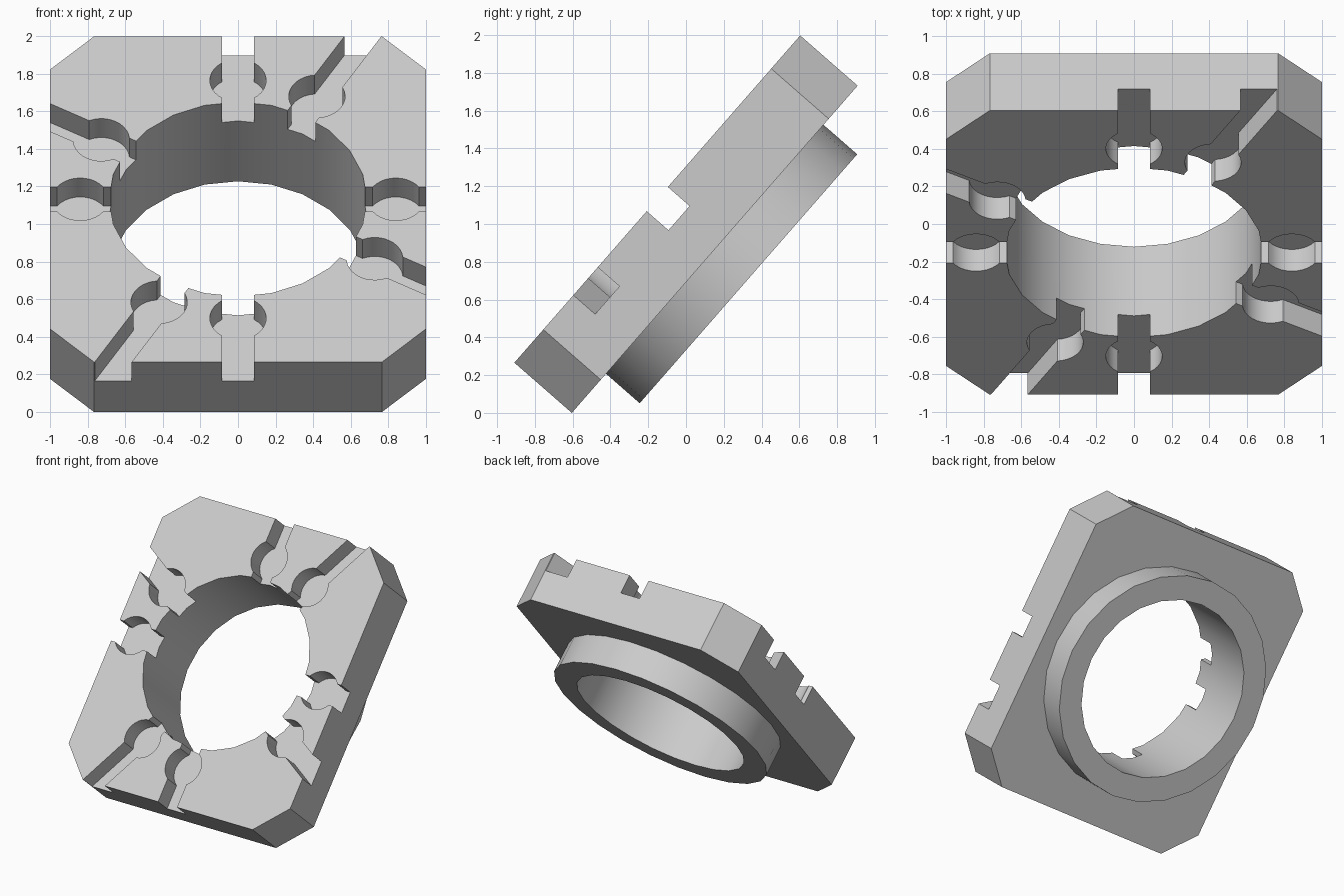
import bpy, bmesh, math
from mathutils import Matrix

if "Cube" in bpy.data.objects:
    bpy.data.objects.remove(bpy.data.objects["Cube"], do_unlink=True)

HALF_W, HALF_L, THICK, CHAMFER = 1.0, 1.15, 0.404, 0.233
BORE_R, COLLAR_R, COLLAR_H = 0.687, 0.875, 0.237
SLOT_HALF, SLOT_DEPTH = 0.085, 0.153
POCKET_R, POCKET_AT = 0.15, 0.84
TILT = math.atan2(1.732, 1.513)


def add_prism(bm, outline, low, high):
    """Extrude a closed counter-clockwise outline between two heights."""
    bottom = [bm.verts.new((x, y, low)) for x, y in outline]
    top = [bm.verts.new((x, y, high)) for x, y in outline]
    bm.faces.new(top)
    bm.faces.new(bottom[::-1])
    n = len(outline)
    for i in range(n):
        j = (i + 1) % n
        bm.faces.new((bottom[i], bottom[j], top[j], top[i]))


def make_object(name, prisms):
    bm = bmesh.new()
    for outline, low, high in prisms:
        add_prism(bm, outline, low, high)
    mesh = bpy.data.meshes.new(name)
    bm.to_mesh(mesh)
    bm.free()
    obj = bpy.data.objects.new(name, mesh)
    bpy.context.collection.objects.link(obj)
    return obj


def circle(radius, sides=24):
    return [(radius * math.cos(math.tau * i / sides),
             radius * math.sin(math.tau * i / sides)) for i in range(sides)]


def keyhole(degrees):
    """Radial slot with a round pocket part way along it."""
    start = math.asin(SLOT_HALF / POCKET_R)
    steps = 10
    arc = [start + (math.pi - 2 * start) * i / steps for i in range(steps + 1)]
    upper = [(POCKET_AT + POCKET_R * math.cos(t), POCKET_R * math.sin(t)) for t in arc]
    lower = [(x, -y) for x, y in reversed(upper)]
    pts = ([(0.5, -SLOT_HALF)] + lower + [(1.7, -SLOT_HALF), (1.7, SLOT_HALF)]
           + upper + [(0.5, SLOT_HALF)])
    c, s = math.cos(math.radians(degrees)), math.sin(math.radians(degrees))
    return [(x * c - y * s, x * s + y * c) for x, y in pts]


def combine(target, tool, operation):
    tool.hide_render = True
    mod = target.modifiers.new(operation.title(), 'BOOLEAN')
    mod.operation = operation
    mod.solver = 'EXACT'
    mod.object = tool
    bpy.context.view_layer.objects.active = target
    bpy.ops.object.modifier_apply(modifier=mod.name)
    bpy.data.objects.remove(tool, do_unlink=True)


# Plate with chamfered corners, upper face at local zero height
cx, cy = HALF_W - CHAMFER, HALF_L - CHAMFER
octagon = [(HALF_W, -cy), (HALF_W, cy), (cx, HALF_L), (-cx, HALF_L),
           (-HALF_W, cy), (-HALF_W, -cy), (-cx, -HALF_L), (cx, -HALF_L)]
plate = make_object("slotted_plate", [(octagon, -THICK, 0)])

# Round collar under the plate, then the bore through both
base = -THICK - COLLAR_H
combine(plate, make_object("collar", [(circle(COLLAR_R), base, -THICK / 2)]), 'UNION')
combine(plate, make_object("bore_cutter", [(circle(BORE_R), base - 0.2, 0.2)]), 'DIFFERENCE')

# Eight radial slots with pockets
slots = [(keyhole(quarter + turn), -SLOT_DEPTH, 0.2)
         for quarter in range(0, 360, 90) for turn in (0, 60)]
combine(plate, make_object("slot_cutter", slots), 'DIFFERENCE')

# Tilt the part and rest it on the ground
s, c = math.sin(TILT), math.cos(TILT)
plate.data.transform(Matrix.Translation((0, -THICK * s / 2, HALF_L * s + THICK * c))
                     @ Matrix.Rotation(TILT, 4, 'X'))

# Plain grey finish
grey = bpy.data.materials.new("light_grey")
grey.use_nodes = True
colour = (0.6, 0.6, 0.6, 1)
grey.diffuse_color = colour
grey.node_tree.nodes["Principled BSDF"].inputs["Base Color"].default_value = colour
plate.data.materials.clear()
plate.data.materials.append(grey)
for face in plate.data.polygons:
    face.material_index = 0

bpy.ops.object.select_all(action='DESELECT')
plate.select_set(True)
bpy.context.view_layer.objects.active = plate
bpy.ops.object.shade_smooth_by_angle(angle=math.radians(30))
